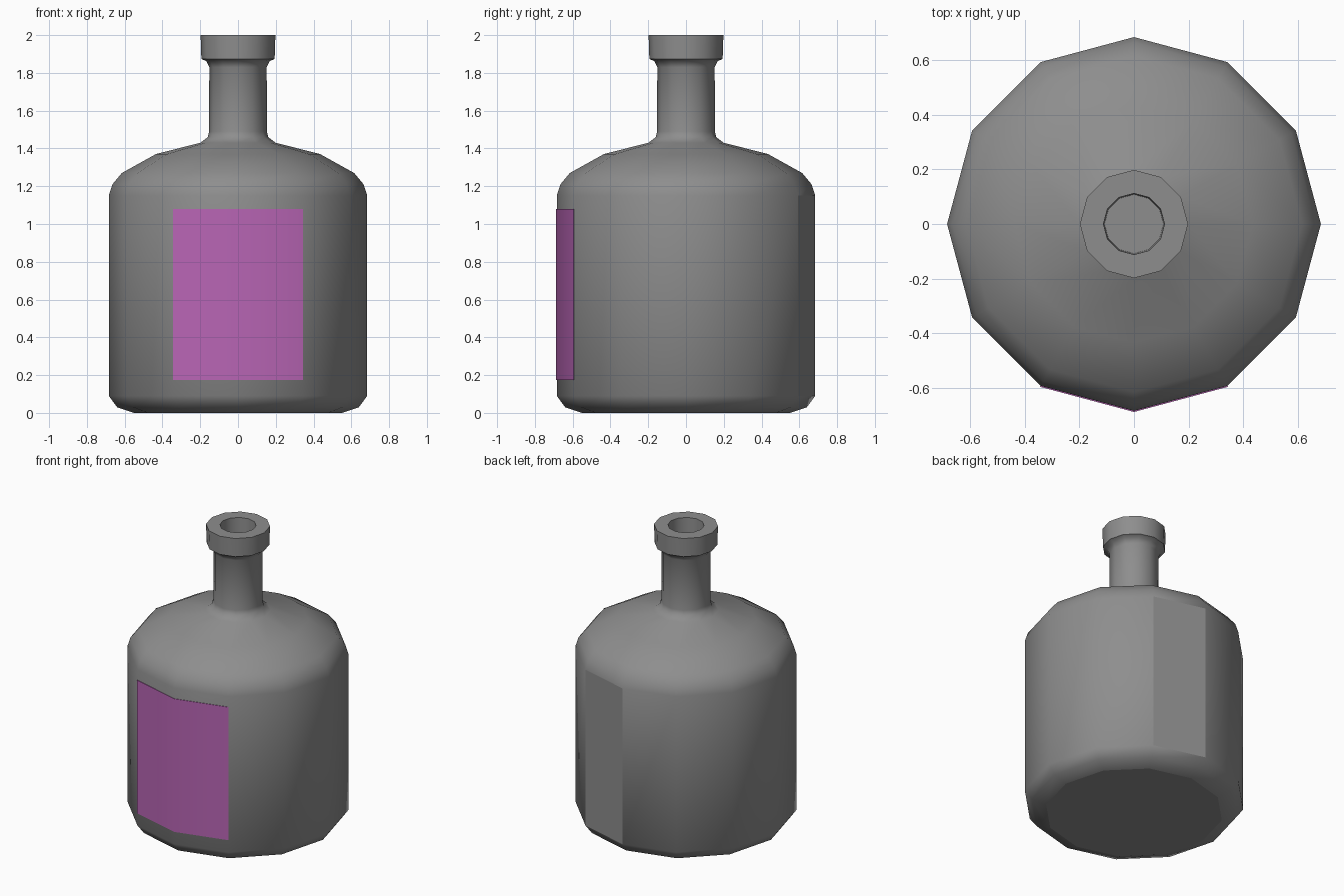
import bpy
import bmesh
from math import sin, cos, radians

SIDES = 12
STEP = 360 / SIDES

if "Cube" in bpy.data.objects:
    bpy.data.objects.remove(bpy.data.objects["Cube"], do_unlink=True)


def material(name, rgb):
    mat = bpy.data.materials.new(name)
    mat.use_nodes = True
    mat.diffuse_color = (*rgb, 1)
    mat.node_tree.nodes["Principled BSDF"].inputs["Base Color"].default_value = (*rgb, 1)
    return mat


def ring(bm, radius, z, start, count):
    """Points around the z axis, one per side of the bottle."""
    points = []
    for i in range(count):
        a = radians(start + i * STEP)
        points.append(bm.verts.new((radius * cos(a), radius * sin(a), z)))
    return points


def finish(bm, name, mat, angle):
    bmesh.ops.recalc_face_normals(bm, faces=bm.faces)
    mesh = bpy.data.meshes.new(name)
    bm.to_mesh(mesh)
    bm.free()
    mesh.materials.append(mat)
    obj = bpy.data.objects.new(name, mesh)
    bpy.context.collection.objects.link(obj)
    bpy.ops.object.select_all(action="DESELECT")
    obj.select_set(True)
    bpy.context.view_layer.objects.active = obj
    bpy.ops.object.shade_smooth_by_angle(angle=radians(angle))
    return obj


grey = material("grey_glass", (0.27, 0.27, 0.27))
purple = material("purple_label", (0.48, 0.13, 0.46))

# Bottle: base, body, shoulder, neck, lip and mouth in one turned profile
BODY_R = 0.684
profile = [
    (0.55, 0), (0.64, 0.03), (BODY_R, 0.09), (BODY_R, 1.15),
    (0.665, 1.21), (0.615, 1.27), (0.435, 1.37), (0.2, 1.43),
    (0.16, 1.46), (0.153, 1.49), (0.152, 1.83), (0.168, 1.862),
    (0.194, 1.874), (0.198, 2.0), (0.112, 2.0), (0.108, 1.85),
]
bm = bmesh.new()
rings = [ring(bm, r, z, 0, SIDES) for r, z in profile]
for low, high in zip(rings, rings[1:]):
    for i in range(SIDES):
        j = (i + 1) % SIDES
        bm.faces.new((low[i], low[j], high[j], high[i]))
bm.faces.new(rings[0])
bm.faces.new(rings[-1])
bottle = finish(bm, "bottle", grey, 60)

# Flat base, flat mouth floor and the single flat panel on the back
for face in bottle.data.polygons:
    c = face.center
    back_panel = 0.3 < c.z < 1 and c.y > 0.6 and c.x > 0
    if len(face.vertices) == SIDES or back_panel:
        face.use_smooth = False

# Label: thin plate wrapped over the two front sides
bm = bmesh.new()
levels = [ring(bm, BODY_R + 0.004, z, 240, 3) for z in (0.175, 1.08)]
inner = [ring(bm, BODY_R - 0.003, z, 240, 3) for z in (0.175, 1.08)]
for i in range(2):
    bm.faces.new((levels[0][i], levels[0][i + 1], levels[1][i + 1], levels[1][i]))
    bm.faces.new((inner[0][i], inner[1][i], inner[1][i + 1], inner[0][i + 1]))
    for k in range(2):
        bm.faces.new((levels[k][i], levels[k][i + 1], inner[k][i + 1], inner[k][i]))
for i in (0, 2):
    bm.faces.new((levels[0][i], levels[1][i], inner[1][i], inner[0][i]))
finish(bm, "label", purple, 40)
